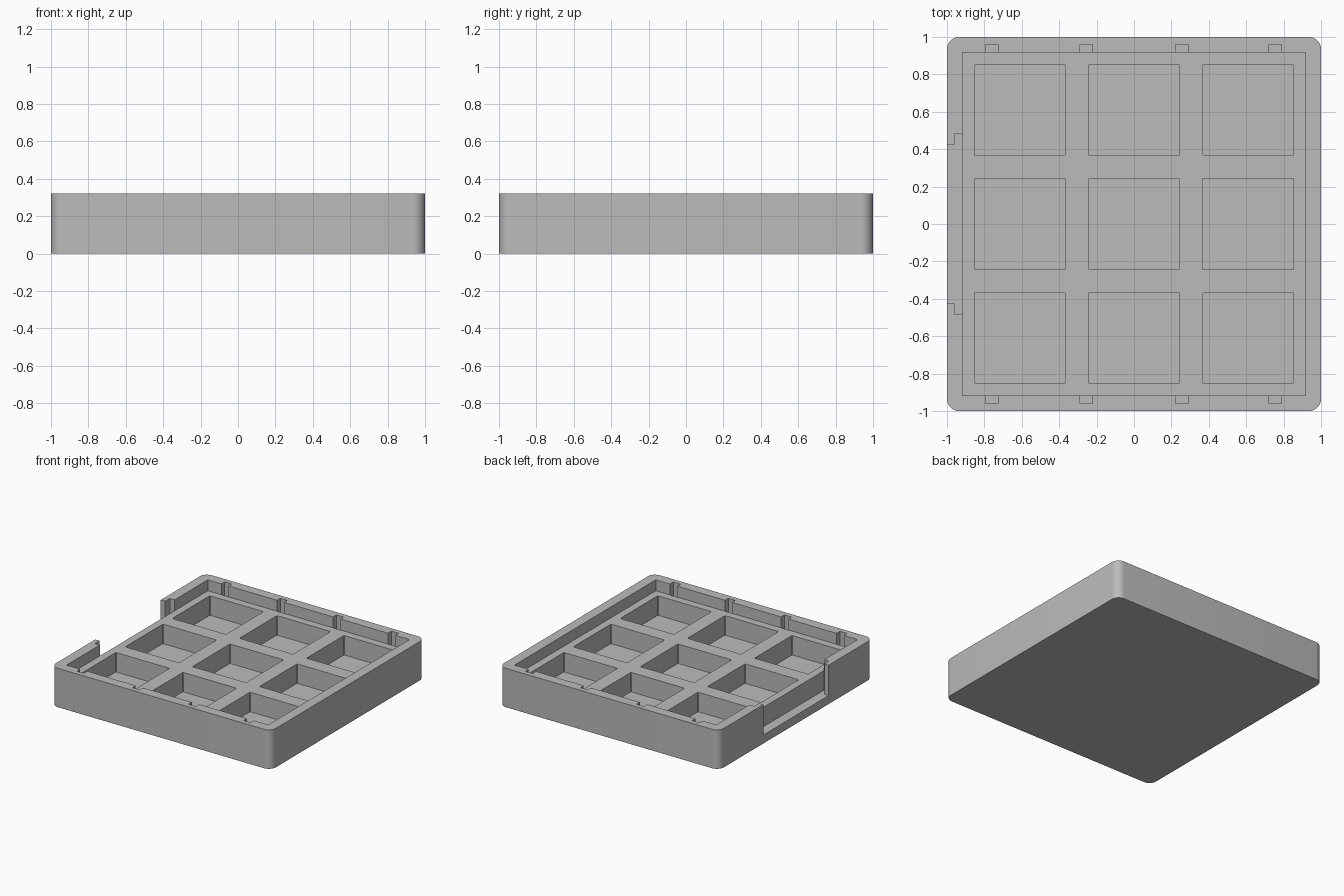
import bpy
import bmesh
from mathutils import Matrix, Vector

if "Cube" in bpy.data.objects:
    bpy.data.objects.remove(bpy.data.objects["Cube"], do_unlink=True)

HEIGHT, GRID_TOP, FLOOR = 0.32, 0.23, 0.07
INNER, SLOT = 0.917, 0.96          # inner wall line and mid-wall line
PITCH, POCKET = 0.61, 0.488
ABOVE = 0.5                        # cutters end clear of the rim

grey = bpy.data.materials.new("plain grey")
grey.use_nodes = True
colour = (0.5, 0.5, 0.5, 1)
grey.diffuse_color = colour
grey.node_tree.nodes["Principled BSDF"].inputs["Base Color"].default_value = colour


def block(name, low, high, corner=0, segments=1):
    """Box between two corners, with optionally rounded upright edges."""
    low, high = Vector(low), Vector(high)
    bm = bmesh.new()
    bmesh.ops.create_cube(bm, size=1, matrix=Matrix.Translation((low + high) / 2)
                          @ Matrix.Diagonal((*(high - low), 1)))
    if corner:
        upright = [e for e in bm.edges
                   if abs(e.verts[0].co.z - e.verts[1].co.z) > 0.01]
        bmesh.ops.bevel(bm, geom=upright, offset=corner, segments=segments,
                        profile=0.5, affect='EDGES')
    mesh = bpy.data.meshes.new(name)
    bm.to_mesh(mesh)
    bm.free()
    mesh.materials.append(grey)
    obj = bpy.data.objects.new(name, mesh)
    bpy.context.collection.objects.link(obj)
    return obj


def cut(target, low, high, corner=0):
    """Subtract a box from the target and discard the cutter."""
    cutter = block("cutter", low, high, corner)
    cutter.hide_render = True
    mod = target.modifiers.new("cut", 'BOOLEAN')
    mod.operation, mod.solver, mod.object = 'DIFFERENCE', 'EXACT', cutter
    bpy.context.view_layer.objects.active = target
    bpy.ops.object.modifier_apply(modifier=mod.name)
    bpy.data.objects.remove(cutter, do_unlink=True)


# Outer body with rounded corners
tray = block("compartment_tray", (-1, -1, 0), (1, 1, HEIGHT), 0.065, 8)

# Shallow recess inside the rim
cut(tray, (-INNER, -INNER, GRID_TOP), (INNER, INNER, ABOVE))

# Three by three square pockets
h = POCKET / 2
for i in (-1, 0, 1):
    for j in (-1, 0, 1):
        x, y = i * PITCH, j * PITCH
        cut(tray, (x - h, y - h, FLOOR), (x + h, y + h, ABOVE), 0.006)

# Stepped opening in the right-hand wall
cut(tray, (-1.1, -0.425, FLOOR), (-INNER, 0.425, ABOVE))
cut(tray, (-SLOT, -0.485, FLOOR), (-INNER, 0.485, ABOVE))

# Upright grooves in the front and back walls
for x in (-0.76, -0.255, 0.255, 0.755):
    for y0, y1 in ((-SLOT, -INNER), (INNER, SLOT)):
        cut(tray, (x - 0.033, y0, FLOOR), (x + 0.033, y1, ABOVE))

# Smooth the corner rounding, keep every other edge crisp
bpy.ops.object.select_all(action='DESELECT')
tray.select_set(True)
bpy.context.view_layer.objects.active = tray
bpy.ops.object.shade_smooth_by_angle(angle=0.6)
